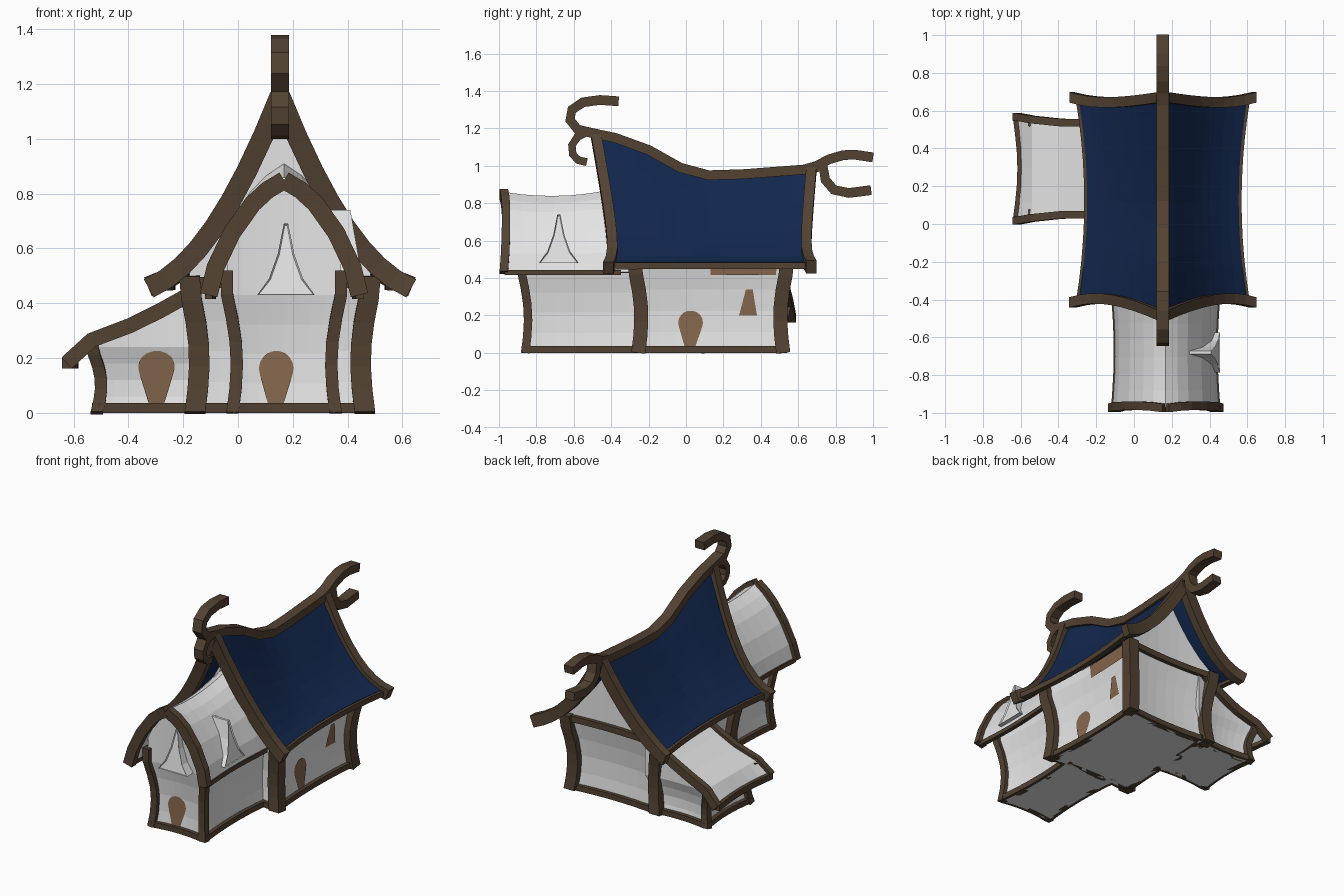
import bpy, bmesh, math
from mathutils import Vector as V

if "Cube" in bpy.data.objects:
    bpy.data.objects.remove(bpy.data.objects["Cube"])


def material(name, rgb):
    m = bpy.data.materials.new(name)
    m.diffuse_color = (*rgb, 1)
    m.use_nodes = True
    m.node_tree.nodes["Principled BSDF"].inputs["Base Color"].default_value = m.diffuse_color
    return m


WHITE = material("plaster white", (0.78, 0.78, 0.78))
BLUE = material("roof blue", (0.006, 0.02, 0.075))
DARK = material("dark timber", (0.085, 0.054, 0.032))
DOOR = material("door brown", (0.24, 0.138, 0.078))


def finish(name, bm, mat, normals=True):
    if normals:
        bmesh.ops.recalc_face_normals(bm, faces=bm.faces)
    me = bpy.data.meshes.new(name)
    bm.to_mesh(me)
    bm.free()
    me.materials.append(mat)
    ob = bpy.data.objects.new(name, me)
    bpy.context.collection.objects.link(ob)
    return ob


def interp(pts, x):
    for (a, fa), (b, fb) in zip(pts, pts[1:]):
        if x <= b:
            return fa + (fb - fa) * (x - a) / (b - a)
    return pts[-1][1]


def beam(name, pts, w, h, side):
    """Square timber swept along a path; w is its size along 'side'."""
    bm, s, rings = bmesh.new(), V(side), []
    pts = [V(p) for p in pts]
    for i, p in enumerate(pts):
        t = pts[min(i + 1, len(pts) - 1)] - pts[max(i - 1, 0)]
        up = t.cross(s).normalized()
        rings.append([bm.verts.new(p + s * w / 2 * a + up * h / 2 * b)
                      for a, b in ((-1, -1), (1, -1), (1, 1), (-1, 1))])
    for r, q in zip(rings, rings[1:]):
        for i in range(4):
            bm.faces.new((r[i], r[(i + 1) % 4], q[(i + 1) % 4], q[i]))
    bm.faces.new(rings[0])
    bm.faces.new(rings[-1])
    return finish(name, bm, DARK)


def sheet(name, fn, us, n, mat, thick):
    """Roof skin from a surface function, thickened."""
    bm = bmesh.new()
    g = [[bm.verts.new(fn(u, j / n)) for j in range(n + 1)] for u in us]
    for a, b in zip(g, g[1:]):
        for j in range(n):
            bm.faces.new((a[j], b[j], b[j + 1], a[j + 1]))
    ob = finish(name, bm, mat)
    m = ob.modifiers.new("thickness", "SOLIDIFY")
    m.thickness, m.offset = thick, 0
    return ob


def wall_pt(h, side, v, z):
    """Point on a wall that bows inward; sides: 0 front, 1 right, 2 back, 3 left."""
    x0, x1, y0, y1, H = h
    k = min(z / H, 1)
    d = 0.02 * math.sin(math.pi * k) - 0.02 * k * k
    b = 0.08 * v * (1 - v)
    x0, x1, y0, y1 = x0 + d, x1 - d, y0 + d, y1 - d
    return V([(x0 + (x1 - x0) * v, y0 + b, z), (x1 - b, y0 + (y1 - y0) * v, z),
              (x1 + (x0 - x1) * v, y1 - b, z), (x0 + b, y1 + (y0 - y1) * v, z)][side])


def house(name, h, top, post, corners, post_top):
    bm, n, cols = bmesh.new(), 8, []
    for side in range(4):
        for i in range(n):
            col = [bm.verts.new(wall_pt(h, side, i / n, h[4] * j / 4)) for j in range(5)]
            p = wall_pt(h, side, i / n, h[4])
            p.z = max(top(p.x, p.y), h[4] + 0.005)
            cols.append(col + [bm.verts.new(p)])
    for a, b in zip(cols, cols[1:] + cols[:1]):
        for j in range(5):
            bm.faces.new((a[j], b[j], b[j + 1], a[j + 1]))
    bm.faces.new([c[0] for c in cols])
    finish(name + "_walls", bm, WHITE, True)
    for c in corners:
        beam(name + "_post", [wall_pt(h, c, 0, post_top * j / 6) for j in range(7)],
             post, post, (1, 0, 0))
    for s in range(4):
        beam(name + "_sill", [wall_pt(h, s, i / n, 0.018) for i in range(n + 1)],
             0.045, 0.036, (s % 2, 1 - s % 2, 0))


def plate(name, h, side, c, outline):
    """Thin painted panel lying on a front (0) or right (1) wall."""
    bm, lo, hi = bmesh.new(), h[2 * side], h[2 * side + 1]
    off = V((0, -0.006, 0)) if side == 0 else V((0.006, 0, 0))
    bm.faces.new([bm.verts.new(wall_pt(h, side, (c + s - lo) / (hi - lo), z) + off)
                  for s, z in outline])
    finish(name, bm, DOOR, False)


def tent(name, centre, z0, back, low, high, to_world):
    """Flared triangular dormer with a recessed front."""
    half = [(0.105, 0), (0.062, 0.06), (0.03, 0.15), (0.008, 0.26)]
    prof = half + [(-s, z) for s, z in reversed(half)]
    bm = bmesh.new()
    f = [bm.verts.new(to_world(centre + s, low + (high - low) * z / 0.26, z0 + z)) for s, z in prof]
    b = [bm.verts.new(to_world(centre + s, back, z0 + z)) for s, z in prof]
    for i in range(len(prof)):
        j = (i + 1) % len(prof)
        bm.faces.new((f[i], f[j], b[j], b[i]))
    face = bm.faces.new(f)
    bm.faces.new(b)
    bmesh.ops.recalc_face_normals(bm, faces=bm.faces)
    bmesh.ops.inset_region(bm, faces=[face], thickness=0.006, depth=-0.008)
    finish(name, bm, WHITE, False)


# Main roof shape: sagging ridge, concave slopes, ends swept out
RIDGE = [(-0.5, 1.16), (-0.38, 1.135), (-0.2, 1.07), (-0.03, 0.975), (0.12, 0.935),
         (0.3, 0.94), (0.63, 0.965), (0.7, 0.985)]
MX = 0.153


def main_z(t, y):
    return 0.475 + (interp(RIDGE, y) - 0.475) * (0.4 * (1 - t) + 0.6 * (1 - t) ** 2)


def main_half(y):
    return 0.395 + 0.04 * ((y - 0.12) / 0.51) ** 2


def main_roof(u, v):
    t = abs(u)
    r = max(0, 1 - t)
    y0 = -0.38 - 0.1 * r ** 2 - 0.025 * t ** 4
    y1 = 0.635 + 0.035 * r ** 2 + 0.025 * t ** 4
    y = y0 + (y1 - y0) * v
    return V((MX + u * main_half(y), y, main_z(t, y)))


sheet("main_roof", main_roof, [i / 8 for i in range(-8, 9)], 12, BLUE, 0.025)
for s in (-1, 1):
    for v, label in ((0, "front"), (1, "back")):
        beam("main_bargeboard_" + label, [main_roof(s * 1.09 * i / 8, v) for i in range(9)],
             0.055, 0.075, (0, 1, 0))
    beam("main_eave", [main_roof(s * 1.01, i / 10) - V((0, 0, 0.008)) for i in range(11)],
         0.035, 0.035, (1, 0, 0))

# Ridge timber with curled ends
ridge = [(y, z + 0.015) for y, z in RIDGE]
front = [(-0.36, 1.345), (-0.46, 1.352), (-0.55, 1.34), (-0.61, 1.30), (-0.62, 1.245), (-0.58, 1.195)]
back = [(0.765, 1.035), (0.84, 1.057), (0.9, 1.06), (1.0, 1.045)]
for name, path, h in (("ridge_beam", front + ridge + back, 0.052),
                      ("front_lower_curl", [(-0.52, 1.185), (-0.58, 1.155), (-0.61, 1.11),
                                            (-0.605, 1.06), (-0.575, 1.03), (-0.53, 1.02)], 0.042),
                      ("back_lower_curl", [(0.70, 0.99), (0.735, 0.985), (0.745, 0.925), (0.79, 0.872),
                                           (0.87, 0.855), (0.99, 0.87)], 0.052)):
    beam(name, [(MX, y, z) for y, z in path], 0.067, h, (1, 0, 0))

# Main house
MAIN = (-0.157, 0.463, -0.255, 0.52, 0.45)
house("main", MAIN, lambda x, y: main_z(abs(x - MX) / main_half(y), y) - 0.02, 0.075, range(4), 0.5)
for s in (0, 2):
    beam("gable_beam", [wall_pt(MAIN, s, i / 8, 0.475) for i in range(9)], 0.05, 0.04, (0, 1, 0))

# Front wing with a pointed arch roof
WX = 0.168
ARCH = [(0, 1), (0.06, 0.91), (0.115, 0.79), (0.19, 0.54), (0.25, 0.24), (0.275, 0)]


def wing_z(off, y):
    return 0.43 + (0.40 + 0.03 * ((y + 0.72) / 0.3) ** 2) * interp(ARCH, off)


def wing_roof(u, v):
    y = -0.97 + 0.71 * v
    pinch = 1 - 0.05 * math.sin(math.pi * min(1, v * 1.2))
    return V((WX + u * pinch, y, wing_z(abs(u), y)))


offs = [o for o, _ in ARCH]
sheet("wing_roof", wing_roof, [-o for o in offs[:0:-1]] + offs, 8, WHITE, 0.018)
for s in (-1, 1):
    path = [wing_roof(s * o, 0) + V((0, -0.012 * (abs(i - 2.5) / 2.5) ** 2 + 0.008, 0))
            for i, o in enumerate(offs)]
    path[0].z -= 0.002
    beam("wing_bargeboard", path, 0.045, 0.065, (0, 1, 0))
    beam("wing_eave", [wing_roof(s * 0.275, i / 8) for i in range(8)], 0.028, 0.028, (1, 0, 0))

WING = (-0.02, 0.356, -0.86, -0.22, 0.43)
house("wing", WING, lambda x, y: wing_z(abs(x - WX), -0.8) - 0.01, 0.045, (0, 1), 0.52)
tent("front_dormer", 0.175, 0.43, -0.80, -0.93, -0.89, lambda s, d, z: (s, d, z))
tent("side_dormer", -0.68, 0.48, 0.27, 0.455, 0.41, lambda s, d, z: (d, s, z))

# Left lean-to
SHED = [(-0.625, 0.172), (-0.535, 0.255), (-0.39, 0.31), (-0.28, 0.365), (-0.19, 0.415), (-0.12, 0.46)]


def shed_roof(x, v):
    f = 0.035 * max(0, (-x - 0.3) / 0.33) ** 2
    y = 0.05 - f + (0.485 + 2 * f) * v
    pinch = 0.025 * math.sin(math.pi * v) if x < -0.6 else 0
    return V((x + pinch, y, interp(SHED, x) + 0.01))


xs = [x for x, _ in SHED]
sheet("shed_roof", shed_roof, xs, 6, WHITE, 0.018)
for v in (0, 1):
    beam("shed_bargeboard", [shed_roof(x, v) for x in xs], 0.04, 0.055, (0, 1, 0))
beam("shed_eave", [shed_roof(xs[0], i / 6) for i in range(7)], 0.035, 0.04, (1, 0, 0))
LEAN = (-0.515, -0.1, 0.075, 0.52, 0.24)
house("shed", LEAN, lambda x, y: interp(SHED, x) - 0.005, 0.045, (0, 3), 0.26)

# Keyhole doors and windows
key = [(-0.03, 0.036), (0.03, 0.036)] + [
    (0.069 * math.cos(math.radians(a)), 0.162 + 0.064 * math.sin(math.radians(a)))
    for a in range(-20, 201, 20)]
plate("wing_door", WING, 0, 0.137, key)
plate("shed_door", LEAN, 0, -0.297, key)
plate("side_door", MAIN, 1, 0.02, key)
plate("side_window", MAIN, 1, 0.34, [(-0.05, 0.2), (0.05, 0.2), (0.018, 0.34), (-0.018, 0.34)])
plate("side_upper_panel", MAIN, 1, 0.3, [(-0.17, 0.415), (0.17, 0.415), (0.17, 0.5), (-0.17, 0.5)])
